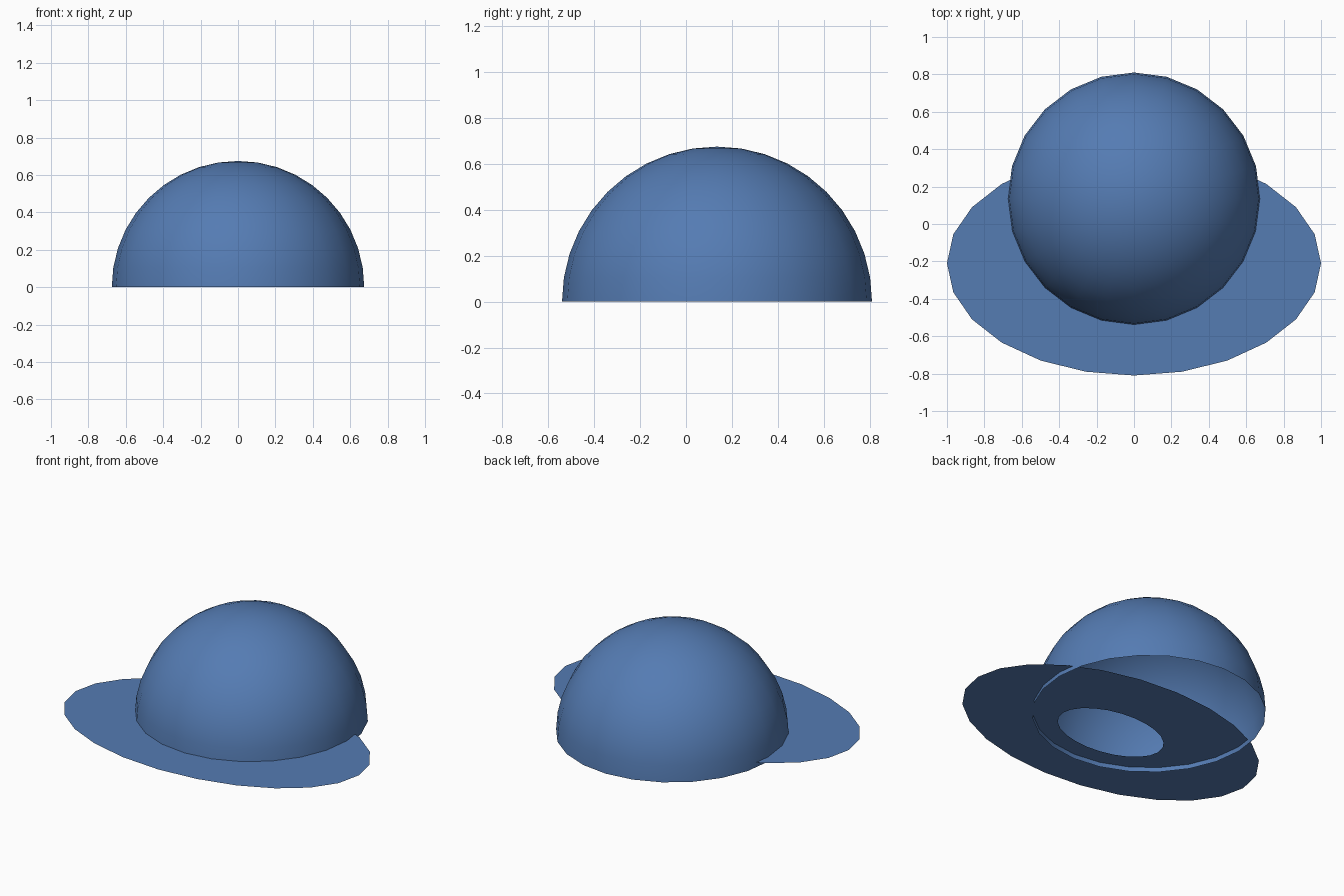
import bpy, bmesh, math

if "Cube" in bpy.data.objects:
    bpy.data.objects.remove(bpy.data.objects["Cube"])

SEG = 24          # sides around
R = 0.675         # dome radius
DOME_Y = 0.135
BRIM_Y, BRIM_Z = -0.21, 0.028


def make_object(name, bm):
    bmesh.ops.recalc_face_normals(bm, faces=bm.faces[:])
    mesh = bpy.data.meshes.new(name)
    bm.to_mesh(mesh)
    bm.free()
    obj = bpy.data.objects.new(name, mesh)
    bpy.context.collection.objects.link(obj)
    mat = bpy.data.materials.get("blue") or bpy.data.materials.new("blue")
    mat.diffuse_color = (0.09, 0.2, 0.45, 1)
    mat.use_nodes = True
    mat.node_tree.nodes["Principled BSDF"].inputs["Base Color"].default_value = mat.diffuse_color
    mesh.materials.append(mat)
    return obj


def ellipse(bm, rx, ry, y, z):
    pts = [2 * math.pi * i / SEG for i in range(SEG)]
    return [bm.verts.new((rx * math.cos(a), y + ry * math.sin(a), z)) for a in pts]


def bridge(bm, a, b):
    for i in range(SEG):
        j = (i + 1) % SEG
        bm.faces.new((a[i], a[j], b[j], b[i]))


# Crown: open half sphere, single skin
bm = bmesh.new()
RINGS = 10
rings = []
for k in range(RINGS):
    t = math.pi / 2 * k / RINGS
    rings.append(ellipse(bm, R * math.cos(t), R * math.cos(t), DOME_Y, R * math.sin(t)))
for a, b in zip(rings, rings[1:]):
    bridge(bm, a, b)
tip = bm.verts.new((0, DOME_Y, R))
for i in range(SEG):
    bm.faces.new((rings[-1][i], rings[-1][(i + 1) % SEG], tip))
for f in bm.faces:
    f.smooth = True
make_object("crown", bm)

# Brim: flat oval sheet with an oval hole under the crown
bm = bmesh.new()
outer = ellipse(bm, 1.0, 0.6, BRIM_Y, BRIM_Z)
inner = ellipse(bm, 0.357, 0.214, BRIM_Y, BRIM_Z)
bridge(bm, outer, inner)
for f in bm.faces:
    f.normal_update()
brim = make_object("brim", bm)
if brim.data.polygons[0].normal.z < 0:
    brim.data.flip_normals()
